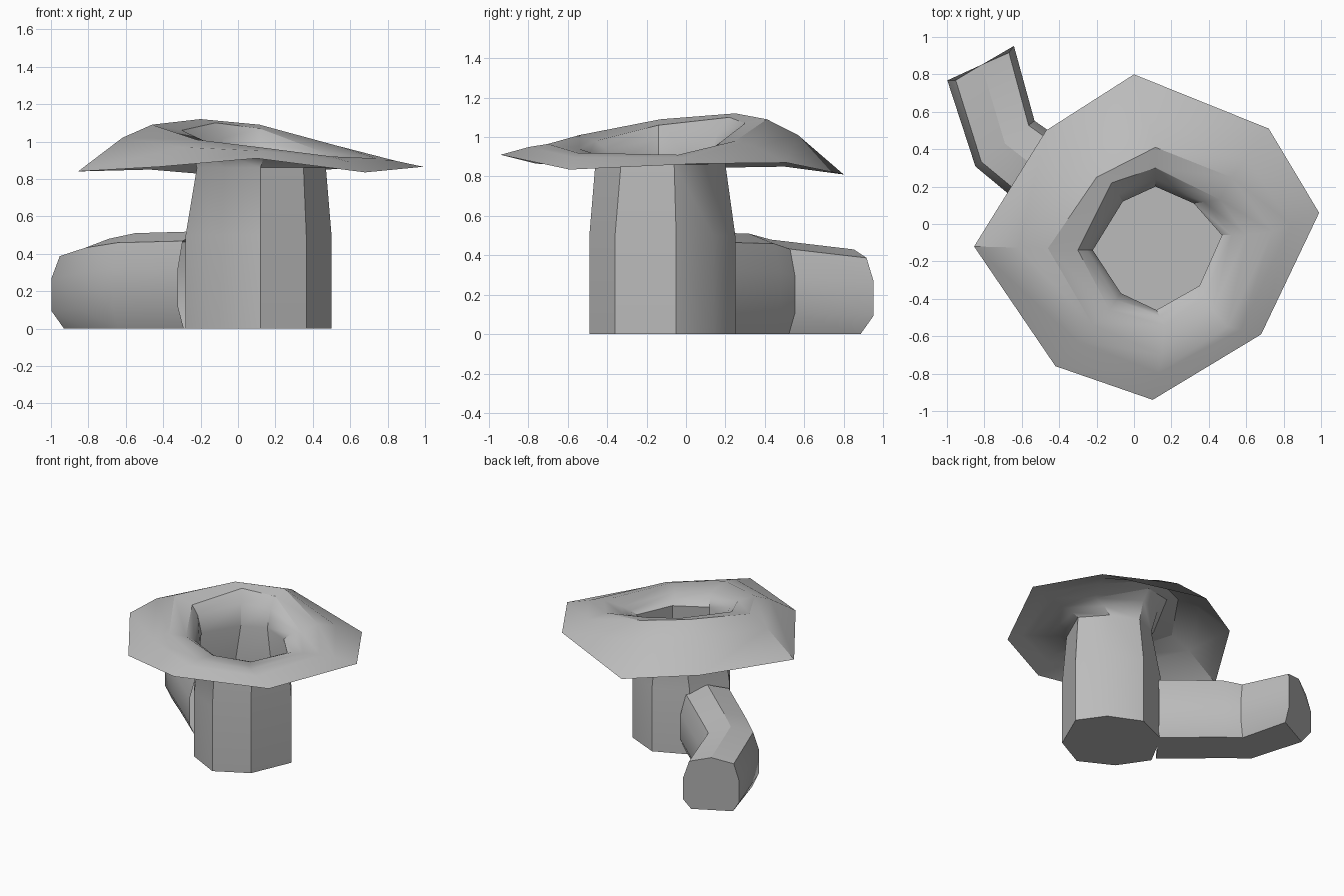
import bpy
import bmesh
from mathutils import Vector

default_cube = bpy.data.objects.get("Cube")
if default_cube:
    bpy.data.objects.remove(default_cube)

# One plain grey for the whole model
grey = bpy.data.materials.new("plain grey")
grey.use_nodes = True
grey.diffuse_color = (0.5, 0.5, 0.5, 1)
shader = next(n for n in grey.node_tree.nodes if n.type == 'BSDF_PRINCIPLED')
shader.inputs["Base Color"].default_value = grey.diffuse_color
shader.inputs["Roughness"].default_value = 0.8


def loft(name, rings, cap_start=False, cap_end=False):
    """Skin a sequence of equal closed rings and shade it softly."""
    bm = bmesh.new()
    loops = [[bm.verts.new(point) for point in ring] for ring in rings]
    count = len(loops[0])
    for low, high in zip(loops, loops[1:]):
        for i in range(count):
            j = (i + 1) % count
            bm.faces.new((low[i], high[i], high[j], low[j]))
    if cap_start:
        bm.faces.new(loops[0])
    if cap_end:
        bm.faces.new(reversed(loops[-1]))
    mesh = bpy.data.meshes.new(name)
    bm.to_mesh(mesh)
    bm.free()
    mesh.materials.append(grey)
    obj = bpy.data.objects.new(name, mesh)
    bpy.context.collection.objects.link(obj)
    bpy.ops.object.select_all(action='DESELECT')
    obj.select_set(True)
    bpy.context.view_layer.objects.active = obj
    bpy.ops.object.shade_smooth_by_angle(angle=0.55)
    return obj


def blend(ring_a, ring_b, outward, upward):
    """Ring between two others, with separate plan and height fractions."""
    return [Vector((a.x + (b.x - a.x) * outward,
                    a.y + (b.y - a.y) * outward,
                    a.z + (b.z - a.z) * upward))
            for a, b in zip(ring_a, ring_b)]


def ring(points):
    return [Vector(p) for p in points]


def level(points, z):
    return [Vector((x, y, z)) for x, y in points]


# Hollow trunk and flared cap: one continuous eight-sided sheet
foot = [(.12, .25), (.365, .14), (.5, -.05), (.365, -.36),
        (.12, -.49), (-.13, -.36), (-.28, -.14), (-.13, .14)]
throat = [(.115, .2), (.32, .11), (.47, -.06), (.35, -.33),
          (.12, -.46), (-.07, -.37), (-.22, -.14), (-.06, .12)]
lip = ring([(.115, .3, 1.07), (.46, .13, .94), (.6, -.06, .89),
            (.42, -.46, .9), (.16, -.54, .94), (-.13, -.46, .98),
            (-.3, -.14, 1.06), (-.12, .22, 1.1)])
crest = ring([(.115, .41, 1.09), (.52, .25, .98), (.74, -.04, .91),
              (.5, -.55, .92), (.15, -.7, .965), (-.22, -.54, 1.01),
              (-.46, -.13, 1.09), (-.2, .25, 1.12)])
rim = ring([(0, .8, .81), (.72, .51, .87), (.99, .06, .865),
            (.68, -.59, .835), (.1, -.94, .91), (-.42, -.76, .865),
            (-.855, -.12, .84), (-.47, .5, .85)])
neck = level(throat, .86)
flare = blend(neck, lip, .4, .65)
shoulder = blend(crest, rim, .4, .28)
loft("trunk_and_cap",
     [level(foot, 0), level(foot, .5), neck, flare, lip, crest, shoulder, rim],
     cap_start=True)

# Bent side branch lying on the ground: (half width, height share, end tuck)
profile = [(-.15, 0, .05), (-.2, .22, 0), (-.2, .62, 0), (-.16, .9, .02),
           (0, 1, .01), (.16, .9, .02), (.2, .62, 0), (.2, .22, 0),
           (.15, 0, .05)]
# Stations along the branch: centre, direction across it, height
stations = [((-.2, .02), (.6, .8), .52), ((-.55, .32), (.6, .8), .51),
            ((-.69, .43), (.79, .61), .48), ((-.82, .86), (.89, .46), .43)]
sections = []
for (cx, cy), (ax, ay), height in stations:
    at_end = cx == stations[-1][0][0]
    section = []
    for across, share, tuck in profile:
        back = tuck if at_end else 0
        section.append(Vector((cx + ax * across + ay * back,
                               cy + ay * across - ax * back,
                               share * height)))
    sections.append(section)
branch = loft("side_branch", sections, cap_end=True)

# Make the branch faces point outward
bm = bmesh.new()
bm.from_mesh(branch.data)
bmesh.ops.recalc_face_normals(bm, faces=bm.faces)
bm.to_mesh(branch.data)
bm.free()
